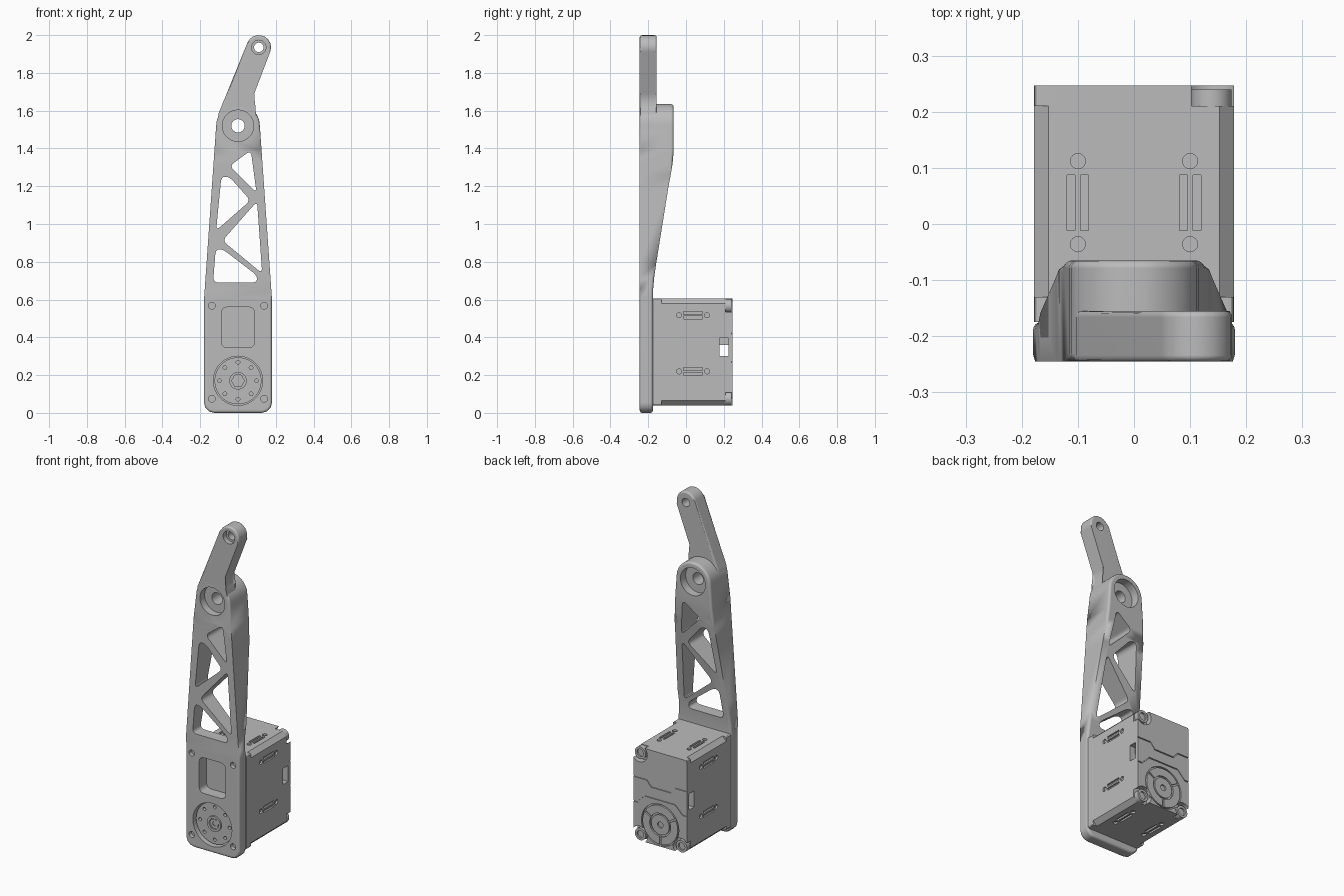
import bpy, bmesh
from math import sin, cos, radians, pi
from mathutils import Vector

if "Cube" in bpy.data.objects:
    bpy.data.objects.remove(bpy.data.objects["Cube"], do_unlink=True)

grey = bpy.data.materials.new("plain_grey")
grey.use_nodes = True
grey.diffuse_color = (0.5, 0.5, 0.5, 1)
grey.node_tree.nodes["Principled BSDF"].inputs["Base Color"].default_value = (0.5, 0.5, 0.5, 1)


# ---------- helpers ----------
def circle(cx, cz, r, n=40):
    return [(cx + r * cos(2 * pi * i / n), cz + r * sin(2 * pi * i / n)) for i in range(n)]


def rect(u0, u1, v0, v1):
    return [(u0, v0), (u1, v0), (u1, v1), (u0, v1)]


def rounded(points, t, steps=6):
    """Replace each corner by a curve that starts t away from it."""
    out = []
    for i, p in enumerate(points):
        p, a, b = Vector(p), Vector(points[i - 1]), Vector(points[(i + 1) % len(points)])
        ta, tb = min(t, (a - p).length * 0.45), min(t, (b - p).length * 0.45)
        s, e = p + (a - p).normalized() * ta, p + (b - p).normalized() * tb
        for k in range(steps + 1):
            f = k / steps
            out.append(tuple(s * (1 - f) ** 2 + p * 2 * f * (1 - f) + e * f * f))
    return out


def soften(bm, caps, width):
    rim = [e for e in bm.edges if sum(f in caps for f in e.link_faces) == 1]
    bmesh.ops.bevel(bm, geom=rim, offset=width, segments=4, profile=0.5,
                    affect='EDGES', clamp_overlap=False)


def add_prism(bm, points, a, b, axis='Y'):
    place = {'X': lambda u, v, t: (t, u, v), 'Y': lambda u, v, t: (u, t, v),
             'Z': lambda u, v, t: (u, v, t)}[axis]
    lo = [bm.verts.new(place(u, v, a)) for u, v in points]
    hi = [bm.verts.new(place(u, v, b)) for u, v in points]
    caps = [bm.faces.new(lo), bm.faces.new(hi[::-1])]
    for i in range(len(points)):
        j = (i + 1) % len(points)
        bm.faces.new((lo[j], lo[i], hi[i], hi[j]))
    return caps


def finish(bm, name):
    bmesh.ops.recalc_face_normals(bm, faces=bm.faces[:])
    mesh = bpy.data.meshes.new(name)
    bm.to_mesh(mesh)
    bm.free()
    mesh.materials.append(grey)
    obj = bpy.data.objects.new(name, mesh)
    bpy.context.collection.objects.link(obj)
    return obj


def part(name, points, a, b, axis='Y', soft=0):
    bm = bmesh.new()
    caps = add_prism(bm, points, a, b, axis)
    if soft:
        soften(bm, caps, soft)
    return finish(bm, name)


def cut(obj, *prisms):
    bm = bmesh.new()
    for p in prisms:
        add_prism(bm, *p)
    tool = finish(bm, "cutter")
    tool.hide_render = True
    mod = obj.modifiers.new("cut", 'BOOLEAN')
    mod.operation, mod.solver, mod.object = 'DIFFERENCE', 'EXACT', tool
    bpy.context.view_layer.objects.active = obj
    bpy.ops.object.modifier_apply(modifier=mod.name)
    bpy.data.objects.remove(tool, do_unlink=True)


FRONT, PLATE, BACK = -0.245, -0.175, 0.247
PIVOT, HORN = 1.52, 0.17

# ---------- tapered beam: rows of height, half width, rear depth ----------
rows = [(0.0, 0.125, PLATE), (0.007, 0.153, PLATE), (0.027, 0.173, PLATE), (0.055, 0.18, PLATE)]
for z, y in [(0.6, PLATE), (0.655, -0.174), (0.72, -0.168), (0.79, -0.158), (1.19, -0.094),
             (1.26, -0.081), (1.32, -0.071), (1.39, -0.065), (PIVOT, -0.065)]:
    rows.append((z, 0.18 - 0.07 * (z - 0.6), y))
for deg in range(15, 90, 13):
    a = radians(deg)
    rows.append((PIVOT + 0.116 * sin(a), 0.116 * cos(a), -0.065))
bm = bmesh.new()
rings = [[bm.verts.new(c) for c in ((-w, FRONT, z), (w, FRONT, z), (w, y, z), (-w, y, z))]
         for z, w, y in rows]
caps = []
for r, s in zip(rings, rings[1:]):
    for i in range(4):
        j = (i + 1) % 4
        f = bm.faces.new((r[i], r[j], s[j], s[i]))
        if i in (0, 2):
            caps.append(f)
bm.faces.new(rings[0][::-1])
bm.faces.new(rings[-1])
soften(bm, caps, 0.014)
beam = finish(bm, "arm_beam")

# lightening holes, window, horn opening
truss = [[(-0.045, 1.307), (0.068, 1.39), (0.098, 1.165)],
         [(-0.088, 1.25), (-0.046, 1.25), (0.066, 1.125), (-0.116, 0.965)],
         [(0.101, 1.12), (0.128, 0.738), (-0.082, 0.912)],
         [(-0.118, 0.866), (-0.08, 0.866), (0.1, 0.728), (0.1, 0.69), (-0.132, 0.69)]]
cut(beam, *[(rounded(t, 0.03), -0.4, 0.1) for t in truss],
    (rounded(rect(-0.088, 0.088, 0.345, 0.56), 0.035), -0.4, 0),
    (circle(0, HORN, 0.13, 56), -0.4, 0))
corners = [(sx * 0.138, z) for sx in (-1, 1) for z in (0.075, 0.567)]
cut(beam, *[(circle(x, z, 0.018, 20), -0.4, FRONT + 0.025) for x, z in corners])

# ---------- bent upper link ----------
tip = (0.11, 1.935)
outline = [(-0.1, 1.49), (-0.112, 1.53), (-0.103, 1.585)]
for i in range(10):
    a = radians(158 - 179 * i / 9)
    outline.append((tip[0] + 0.065 * cos(a), tip[1] + 0.065 * sin(a)))
outline += [(0.086, 1.69), (0.077, 1.655), (0.082, 1.615), (0.1, 1.575), (0.1, 1.49)]
link = part("upper_link", outline, FRONT, -0.155, soft=0.011)
cut(link, (circle(*tip, 0.025, 28), -0.4, 0))
cut(link, (circle(*tip, 0.038, 28), -0.4, FRONT + 0.03))

# pivot bore with a counterbore on each side
for obj in (beam, link):
    cut(obj, (circle(0, PIVOT, 0.035), -0.4, 0.1))
    cut(obj, (circle(0, PIVOT, 0.083), -0.4, FRONT + 0.045))
cut(beam, (circle(0, PIVOT, 0.083), -0.115, 0.1))

# ---------- output horn ----------
horn = part("output_horn", circle(0, HORN, 0.124, 56), PLATE - 0.005, -0.222, soft=0.004)
cut(horn, *[(circle(0.098 * cos(k * pi / 4), HORN + 0.098 * sin(k * pi / 4), 0.01, 14), -0.3, -0.2)
            for k in range(8)])
hub = part("horn_hub", circle(0, HORN, 0.046), -0.2, -0.232, soft=0.004)
cut(hub, (circle(0, HORN, 0.034, 6), -0.3, -0.218))
screw = part("horn_screw", circle(0, HORN, 0.026, 28), -0.2, -0.226)
cut(screw, (circle(0, HORN, 0.013, 6), -0.3, -0.215))

# ---------- motor case ----------
X0, Z0, Z1, C = 0.178, 0.04, 0.605, 0.026
case = part("motor_case", [(-X0 + C, Z0), (X0 - C, Z0), (X0, Z0 + C), (X0, Z1 - C),
                           (X0 - C, Z1), (-X0 + C, Z1), (-X0, Z1 - C), (-X0, Z0 + C)], PLATE, BACK)

# mounting slots and pin holes on all four sides
marks = []
for c, lo, hi, axis in ((-0.1, Z0, Z1, 'Z'), (0.1, Z0, Z1, 'Z'),
                        (0.22, -X0, X0, 'X'), (0.517, -X0, X0, 'X')):
    for a, b in ((lo - 0.02, lo + 0.01), (hi - 0.01, hi + 0.02)):
        shapes = [circle(y, c, 0.0135, 18) for y in (-0.036, 0.112)]
        shapes += [rect(-0.012, 0.087, c + d - 0.007, c + d + 0.007) for d in (-0.012, 0.012)]
        for s in shapes:
            if axis == 'Z':
                s = [(v, u) for u, v in s]
            marks.append((s, a, b, axis))
cut(case, *marks)

# cable socket
cut(case, (rect(0.177, 0.225, 0.3, 0.36), -0.3, 0.3, 'X'))
for s in (-1, 1):
    cut(case, (rect(0.177, 0.225, 0.355, 0.397), s * 0.14, s * 0.3, 'X'))

# rear corner pockets and the seams of the rear cover
pockets = [c for c in corners if c != corners[1]]
cut(case, *[(circle(x, z, 0.052), 0.21, 0.3) for x, z in pockets])
seams = [[(-0.2, 0.42), (-0.1, 0.42), (-0.07, 0.385), (0.06, 0.385), (0.09, 0.42), (0.2, 0.42)],
         [(-0.2, 0.27), (-0.15, 0.27), (-0.1, 0.32), (0.1, 0.32), (0.15, 0.27), (0.2, 0.27)]]
cut(case, *[([(x, z - 0.003) for x, z in s] + [(x, z + 0.003) for x, z in s[::-1]], BACK - 0.006, 0.3)
            for s in seams])
cut(case, (circle(0, HORN, 0.125, 56), BACK - 0.012, 0.3))

# rear idler cap
cap = part("rear_cap_ring", circle(0, HORN, 0.117, 56), BACK - 0.015, BACK, soft=0.003)
cut(cap, (circle(0, HORN, 0.07), BACK - 0.01, 0.3))
for deg in (30, 150, 270):
    d = Vector((cos(radians(deg)), sin(radians(deg))))
    n, o = Vector((-d.y, d.x)) * 0.005, Vector((0, HORN))
    cut(cap, ([tuple(p) for p in (o + d * 0.05 - n, o + d * 0.14 - n, o + d * 0.14 + n, o + d * 0.05 + n)],
              BACK - 0.008, 0.3))
boss = part("rear_cap_boss", circle(0, HORN, 0.06), BACK - 0.015, BACK - 0.001, soft=0.003)
cut(boss, (circle(0, HORN, 0.018, 24), BACK - 0.01, 0.3))

# corner lugs, front and rear, with recessed screws at the rear
for x, z in corners:
    side = ("left" if x > 0 else "right") + ("_upper" if z > 0.3 else "_lower")
    sx, ez = (1 if x > 0 else -1), (Z1 if z > 0.3 else Z0)
    inner = ez - 0.076 if z > 0.3 else ez + 0.076
    block = rounded(rect(*sorted((sx * 0.1, sx * X0)), *sorted((inner, ez))), 0.012, 3)
    part("front_lug_" + side, block, PLATE, -0.13)
    if (x, z) in pockets:
        lug = part("rear_lug_" + side, circle(x, z, 0.036), 0.2, BACK - 0.007, soft=0.003)
    else:
        lug = part("rear_lug_" + side, block, 0.21, BACK)
    cut(lug, (circle(x, z, 0.022, 24), 0.23, 0.3))

# ---------- shading ----------
for obj in bpy.context.scene.objects:
    if obj.type == 'MESH' and grey.name in obj.data.materials:
        bpy.ops.object.select_all(action='DESELECT')
        obj.select_set(True)
        bpy.context.view_layer.objects.active = obj
        bpy.ops.object.shade_smooth_by_angle(angle=radians(32))
        obj.modifiers.new("flat_normals", 'WEIGHTED_NORMAL').keep_sharp = True
